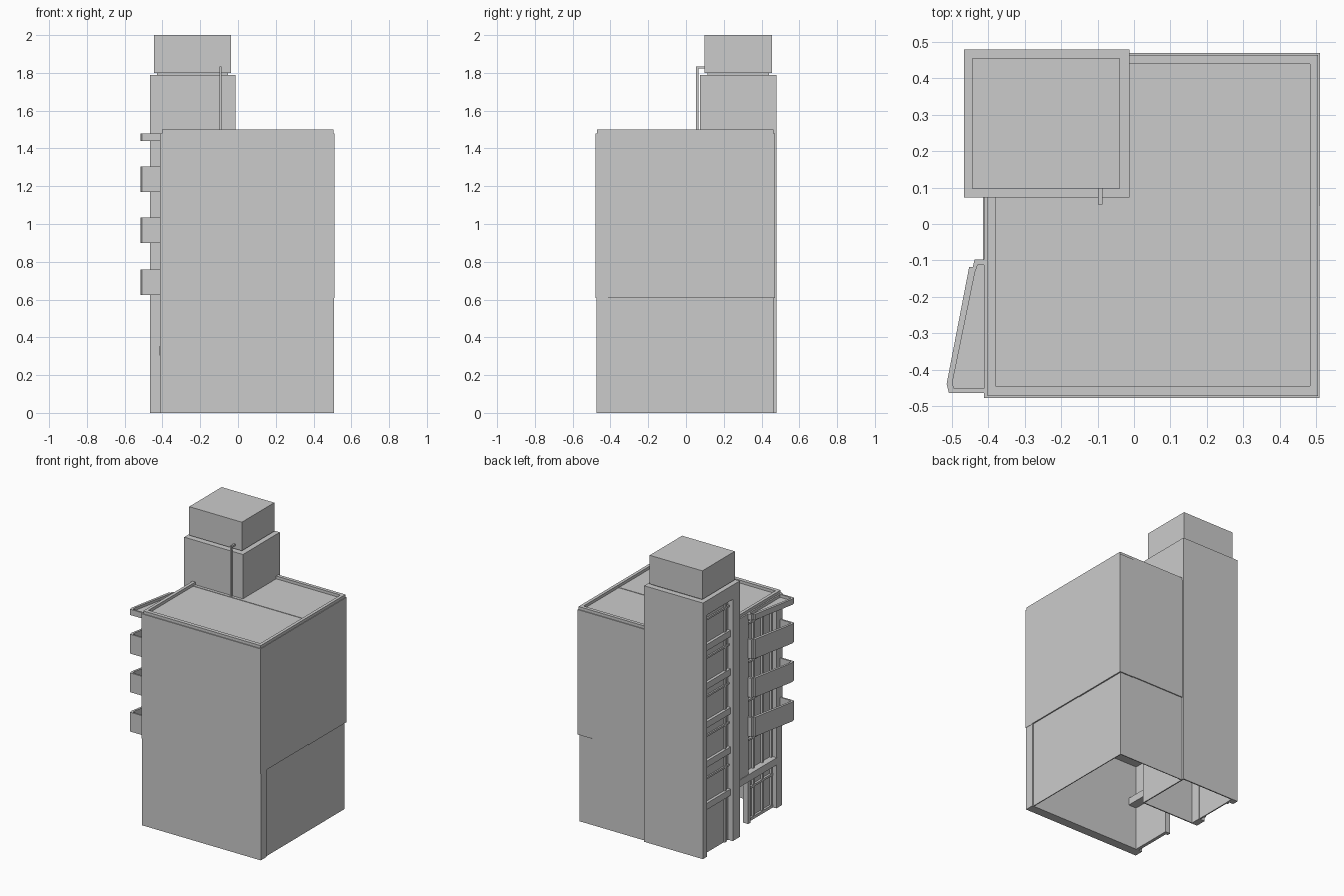
import bpy, bmesh
from mathutils import Vector

old = bpy.data.objects.get("Cube")
if old:
    bpy.data.objects.remove(old, do_unlink=True)

grey = bpy.data.materials.new("plain_grey")
grey.use_nodes = True
grey.diffuse_color = (0.6, 0.6, 0.6, 1)
bsdf = next(n for n in grey.node_tree.nodes if n.type == 'BSDF_PRINCIPLED')
bsdf.inputs["Base Color"].default_value = (0.6, 0.6, 0.6, 1)


def finish(name, bm):
    bmesh.ops.recalc_face_normals(bm, faces=bm.faces)
    mesh = bpy.data.meshes.new(name)
    bm.to_mesh(mesh)
    bm.free()
    mesh.materials.append(grey)
    obj = bpy.data.objects.new(name, mesh)
    bpy.context.scene.collection.objects.link(obj)
    return obj


def prism(name, outline, z0, z1):
    bm = bmesh.new()
    face = bm.faces.new([bm.verts.new((x, y, z0)) for x, y in outline])
    ext = bmesh.ops.extrude_face_region(bm, geom=[face], use_keep_orig=True)
    top = [v for v in ext["geom"] if isinstance(v, bmesh.types.BMVert)]
    bmesh.ops.translate(bm, verts=top, vec=Vector((0, 0, z1 - z0)))
    return finish(name, bm)


def box(name, x, y, z):
    return prism(name, [(x[0], y[0]), (x[1], y[0]), (x[1], y[1]), (x[0], y[1])], *z)


FLOORS = (0.625, 0.9, 1.17)
STOREYS = (0.33,) + FLOORS + (1.44,)
GLASS, GLASS_IN = -0.37, -0.362   # recessed side glazing, outside and inside
FACE = -0.412                     # plane of the side wall
TOWER = -0.467                    # side plane of the stair tower

# Upper body
box("upper_core", (GLASS, 0.5095), (-0.47, 0.47), (0.61, 1.48))
box("upper_rear_panel", (0.4, 0.5105), (0.05, 0.4705), (0.607, 1.48))
box("upper_front_wall", (FACE, 0.51), (-0.478, -0.41), (0.607, 1.48))
box("side_wall", (FACE, GLASS_IN), (-0.1, 0.08), (0.33, 1.48))

# Lower body: an open hall inside thin walls
box("lower_front_wall", (FACE, 0.508), (-0.474, -0.41), (0, 0.61))
box("lower_right_wall", (0.495, 0.501), (-0.42, 0.463), (0, 0.612))
box("lower_back_wall", (-0.02, 0.501), (0.457, 0.463), (0, 0.612))
box("first_floor_glazing", (GLASS, GLASS_IN), (-0.41, -0.1), (0.33, 0.61))

# Ground-floor glazing, entrance and canopy
box("shop_glazing", (GLASS, GLASS_IN), (-0.41, -0.14), (0, 0.33))
box("entrance_post", (-0.4, GLASS_IN), (-0.14, -0.115), (0, 0.33))
box("entrance_canopy", (-0.415, -0.3), (-0.41, 0.08), (0.305, 0.355))
box("door_head", (-0.385, GLASS), (-0.41, -0.14), (0.225, 0.24))
box("shop_sill", (-0.385, GLASS), (-0.41, -0.14), (0, 0.02))

# Recessed side windows
for y in (-0.4, -0.3, -0.2):
    box("window_mullion", (-0.385, GLASS), (y - 0.007, y + 0.007), (0, 1.48))
for z in STOREYS[1:]:
    box("floor_band", (-0.4, GLASS), (-0.41, -0.1), (z, z + 0.035))
    box("window_head", (-0.385, GLASS), (-0.41, -0.1), (z - 0.06, z - 0.047))

# Slanted balconies and the canopy above them
outer = [(-0.40, -0.097), (-0.438, -0.097), (-0.443, -0.118), (-0.453, -0.118),
         (-0.515, -0.44), (-0.509, -0.464), (-0.40, -0.464)]
inner = [(-0.40, -0.452), (-0.495, -0.452), (-0.499, -0.436),
         (-0.437, -0.133), (-0.43, -0.113), (-0.40, -0.113)]
slab = [(GLASS, -0.097)] + outer[1:-1] + [(GLASS, -0.464)]
for z in FLOORS:
    prism("balcony_floor", slab, z, z + 0.02)
    prism("balcony_parapet", outer + inner, z, z + 0.135)
prism("top_canopy", slab, 1.44, 1.46)
prism("top_canopy_rim", outer + inner, 1.44, 1.48)

# Roof rim and seam
rx, ry = (-0.402, 0.506), (-0.472, 0.464)
for y0, y1 in ((ry[0], -0.445), (0.44, ry[1])):
    box("roof_rim", rx, (y0, y1), (1.47, 1.5))
for x0, x1 in ((rx[0], -0.38), (0.484, rx[1])):
    box("roof_rim", (x0, x1), ry, (1.47, 1.5))
box("roof_seam", (-0.38, 0.484), (0.047, 0.053), (1.475, 1.483))
box("side_wall_roof_edge", (FACE, GLASS), (-0.47, 0.1), (1.46, 1.48))

# Stair tower: hollow at the ground, with a tall recessed window strip
tx, ty = (-0.43, -0.013), (0.073, 0.48)
box("tower_core", tx, ty, (0.61, 1.79))
box("tower_lower_front_wall", tx, (ty[0], ty[0] + 0.008), (0, 0.61))
box("tower_lower_back_wall", tx, (ty[1] - 0.008, ty[1]), (0, 0.61))
box("tower_lower_inner_wall", (tx[1] - 0.008, tx[1]), ty, (0, 0.61))
box("tower_lower_glazing", (tx[0], tx[0] + 0.008), ty, (0, 0.61))
box("tower_rear_pier", (TOWER, -0.42), (0.435, 0.48), (0, 1.79))
box("tower_front_pier", (TOWER, -0.42), (0.073, 0.15), (0, 1.79))
box("tower_head", (TOWER, -0.42), (0.1, 0.46), (1.69, 1.79))
for z in STOREYS:
    box("tower_floor_band", (-0.45, -0.425), (0.14, 0.44), (z - 0.015, z + 0.03))
    box("tower_window_rail", (-0.44, -0.425), (0.14, 0.44), (z + 0.19, z + 0.203))
for y in (0.19, 0.42):
    box("tower_mullion", (-0.44, -0.425), (y - 0.008, y + 0.008), (0, 1.69))

# Water tank on the tower
box("tank_base", (-0.43, -0.053), (0.115, 0.44), (1.78, 1.81))
box("water_tank", (-0.445, -0.038), (0.097, 0.455), (1.8, 2.0))

# Water pipe
box("pipe_riser", (-0.099, -0.087), (0.054, 0.066), (1.47, 1.835))
box("pipe_elbow", (-0.099, -0.087), (0.054, 0.11), (1.823, 1.835))
